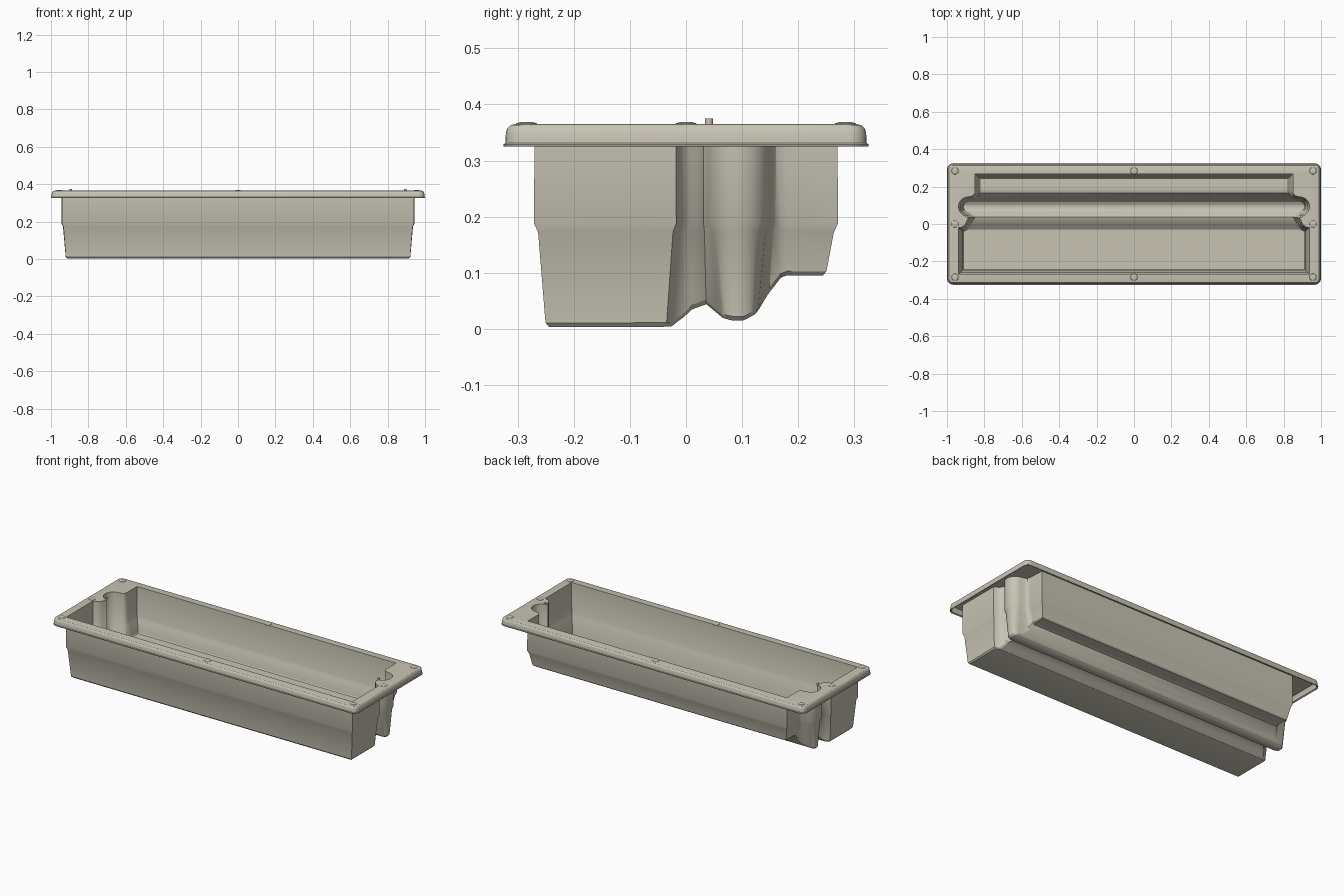
import bpy, bmesh, math
from mathutils import Vector

if "Cube" in bpy.data.objects:
    bpy.data.objects.remove(bpy.data.objects["Cube"])

mat = bpy.data.materials.new("warm_grey_plastic")
mat.diffuse_color = (0.58, 0.55, 0.46, 1)
mat.use_nodes = True
mat.node_tree.nodes["Principled BSDF"].inputs["Base Color"].default_value = mat.diffuse_color
THICK = 0.007


def finish(name, bm, angle=30):
    me = bpy.data.meshes.new(name)
    bm.to_mesh(me)
    bm.free()
    ob = bpy.data.objects.new(name, me)
    bpy.context.collection.objects.link(ob)
    me.materials.append(mat)
    bpy.ops.object.select_all(action='DESELECT')
    ob.select_set(True)
    bpy.context.view_layer.objects.active = ob
    bpy.ops.object.shade_smooth_by_angle(angle=math.radians(angle))
    return ob


# Right half of the basin outline, front to back, with the round end pocket
half = [(0.938, -0.268), (0.938, -0.02), (0.922, -0.017), (0.908, -0.009),
        (0.898, 0.004), (0.893, 0.018), (0.884, 0.032)]
for i in range(13):
    a = math.radians(-78 + 156 * i / 12)
    half.append((0.886 + 0.052 * math.cos(a), 0.093 + 0.052 * math.sin(a)))
half += [(0.866, 0.149), (0.855, 0.157), (0.85, 0.17), (0.85, 0.18),
         (0.85, 0.192), (0.85, 0.268)]
N = len(half)


def inset(d):
    """Half outline moved inward by d along its mitred normals."""
    pts = [Vector(p) for p in half]
    pts = [Vector((-pts[0].x, pts[0].y))] + pts + [Vector((-pts[-1].x, pts[-1].y))]
    out = []
    for p, q, r in zip(pts, pts[1:], pts[2:]):
        a, b = (q - p).normalized(), (r - q).normalized()
        n = Vector((-a.y - b.y, a.x + b.x)).normalized()
        miter = max(0.6, n.dot(Vector((-a.y, a.x))))
        out.append(q + n * d / miter)
    for i in range(1, N):        # keep the outline running front to back
        out[i].y = max(out[i].y, out[i - 1].y + 0.0003)
    return out


# Floor height across the basin: deep tray, ridge, trough, raised shelf
FLOOR = [(-0.3, 0.003), (-0.03, 0.003), (-0.01, 0.018), (0.01, 0.036),
         (0.022, 0.044), (0.036, 0.045), (0.05, 0.035), (0.07, 0.018),
         (0.085, 0.014), (0.1, 0.014), (0.12, 0.025), (0.14, 0.058),
         (0.158, 0.086), (0.175, 0.095), (0.3, 0.095)]


def floor_z(y):
    for (y0, z0), (y1, z1) in zip(FLOOR, FLOOR[1:]):
        if y <= y1:
            return z0 + (z1 - z0) * (y - y0) / (y1 - y0) + THICK
    return FLOOR[-1][1] + THICK


def bridge(bm, a, b):
    for i in range(len(a)):
        j = (i + 1) % len(a)
        bm.faces.new((a[i], a[j], b[j], b[i]))


# Tub: one sheet running skirt -> rim -> walls -> floor, thickened below
bm = bmesh.new()


def basin_ring(d, zf):
    pts = inset(d)
    right = [bm.verts.new((p.x, p.y, zf(p.y))) for p in pts]
    left = [bm.verts.new((-p.x, p.y, zf(p.y))) for p in pts]
    return right + left[::-1]


def rim_ring(d, z, r=0.035):
    ring = []
    for k, (sx, sy) in enumerate([(1, 1), (-1, 1), (-1, -1), (1, -1)]):
        for i in range(7):
            a = math.radians(90 * k + 15 * i)
            ring.append(bm.verts.new((sx * (1 - r) + (r - d) * math.cos(a),
                                      sy * (0.325 - r) + (r - d) * math.sin(a), z)))
    return ring


rims = [rim_ring(d, z) for d, z in [(0, 0.325), (0, 0.329), (0.003, 0.331), (0.004, 0.35),
                                    (0.007, 0.358), (0.012, 0.363), (0.02, 0.365)]]
walls = [basin_ring(0, lambda y: 0.365), basin_ring(0.002, lambda y: 0.19),
         basin_ring(0.009, lambda y: 0.175), basin_ring(0.022, lambda y: floor_z(y) + 0.004),
         basin_ring(0.026, floor_z)]
for rings in (rims, walls):
    for a, b in zip(rings, rings[1:]):
        bridge(bm, a, b)

# Floor strips between the two ends
last = walls[-1]
for i in range(N - 1):
    bm.faces.new((last[i], last[i + 1], last[2 * N - 2 - i], last[2 * N - 1 - i]))

# Flat top of the rim, with the basin opening left free
loop_edges = []
for ring in (rims[-1], walls[0]):
    loop_edges += [bm.edges.get((ring[i], ring[(i + 1) % len(ring)])) for i in range(len(ring))]
bmesh.ops.triangle_fill(bm, edges=loop_edges, use_beauty=True, use_dissolve=False)
bmesh.ops.recalc_face_normals(bm, faces=bm.faces[:])
bm.normal_update()
top = [f for f in bm.faces if all(abs(v.co.z - 0.365) < 1e-5 for v in f.verts)]
if top[0].normal.z < 0:
    bmesh.ops.reverse_faces(bm, faces=bm.faces[:])
tub = finish("tub", bm)
sol = tub.modifiers.new("thickness", 'SOLIDIFY')
sol.thickness = THICK
sol.offset = -1


# Domed screw heads on the rim
def screw(name, x, y):
    bm = bmesh.new()
    rings = []
    for r, z in [(0.02, 0.364), (0.018, 0.3665), (0.011, 0.3685)]:
        rings.append([bm.verts.new((x + r * math.cos(i * math.tau / 16),
                                    y + r * math.sin(i * math.tau / 16), z)) for i in range(16)])
    for a, b in zip(rings, rings[1:]):
        bridge(bm, a, b)
    bm.faces.new(rings[-1])
    finish(name, bm)


spots = [(sx * 0.957, y) for sx in (-1, 1) for y in (-0.284, 0, 0.284)] + [(0, -0.284), (0, 0.284)]
for i, (x, y) in enumerate(spots):
    screw(f"screw_head_{i + 1}", x, y)

# Small pegs beside the end pockets
for side, sx in (("left", -1), ("right", 1)):
    bpy.ops.mesh.primitive_cylinder_add(vertices=16, radius=0.007, depth=0.012,
                                        location=(sx * 0.894, 0.041, 0.369))
    peg = bpy.context.object
    peg.name = f"peg_{side}"
    peg.data.materials.append(mat)
    bpy.ops.object.shade_smooth_by_angle(angle=math.radians(30))
